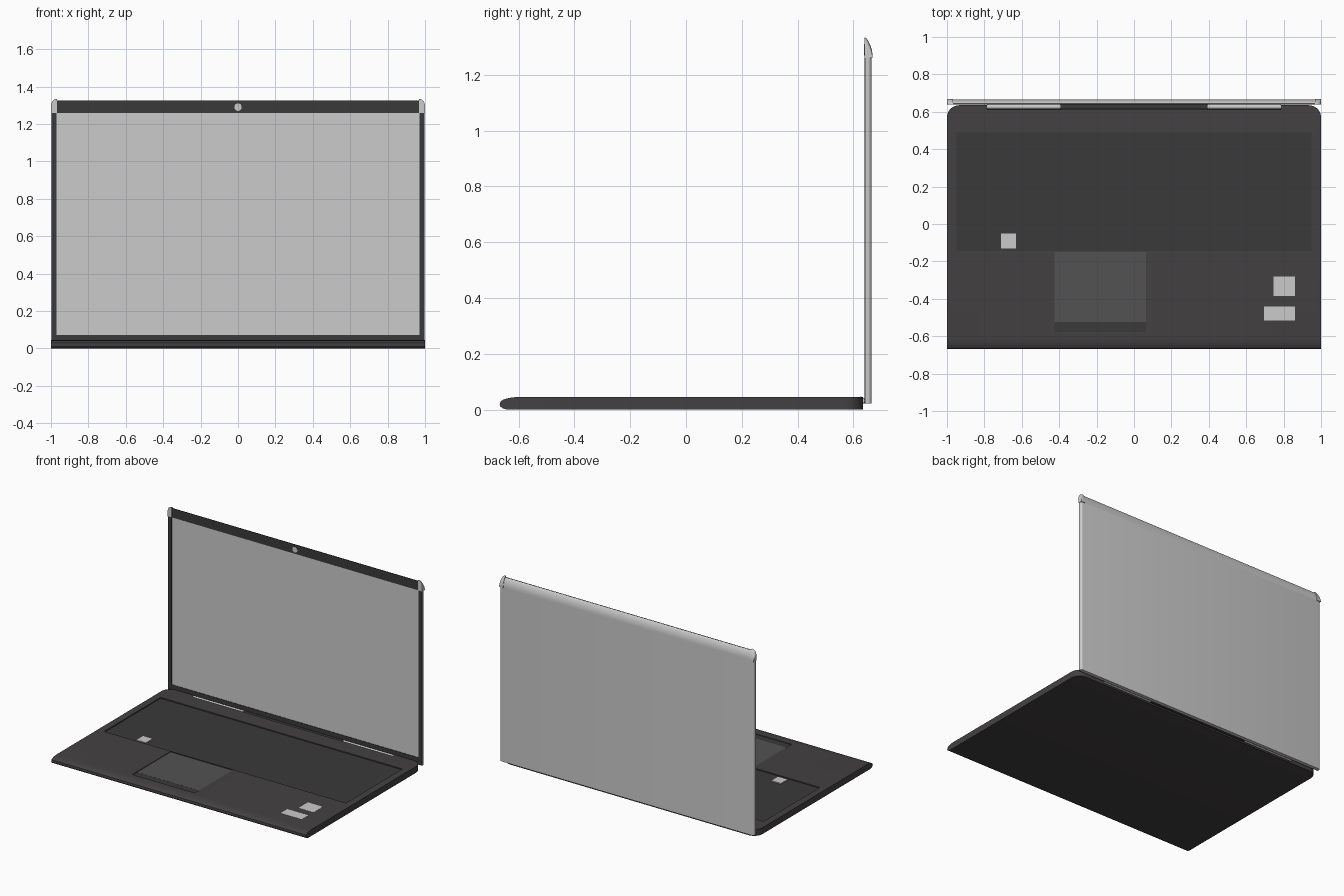
import bpy, bmesh, math

if "Cube" in bpy.data.objects:
    bpy.data.objects.remove(bpy.data.objects["Cube"])


def material(name, c):
    m = bpy.data.materials.new(name)
    m.diffuse_color = (*c, 1)
    m.use_nodes = True
    m.node_tree.nodes["Principled BSDF"].inputs["Base Color"].default_value = m.diffuse_color
    return m


CASE = material("case_dark", (0.058, 0.052, 0.054))
BLACK = material("black_plastic", (0.042, 0.042, 0.042))
PAD = material("pad_grey", (0.085, 0.085, 0.085))


def finish(bm, name, mat=None):
    bmesh.ops.recalc_face_normals(bm, faces=bm.faces)
    me = bpy.data.meshes.new(name)
    bm.to_mesh(me)
    bm.free()
    ob = bpy.data.objects.new(name, me)
    bpy.context.collection.objects.link(ob)
    if mat:
        me.materials.append(mat)
    return ob


def smooth(ob):
    bpy.ops.object.select_all(action='DESELECT')
    ob.select_set(True)
    bpy.context.view_layer.objects.active = ob
    bpy.ops.object.shade_smooth_by_angle(angle=math.radians(35))


def loft_mesh(sections):
    """Solid skinned through closed rings of equal length."""
    bm = bmesh.new()
    rings = [[bm.verts.new(p) for p in s] for s in sections]
    n = len(rings[0])
    for a, b in zip(rings, rings[1:]):
        for i in range(n):
            j = (i + 1) % n
            bm.faces.new((a[i], a[j], b[j], b[i]))
    bm.faces.new(rings[0])
    bm.faces.new(rings[-1])
    return bm


def box_mesh(x0, x1, y0, y1, z0, z1):
    pts = [(y0, z0), (y1, z0), (y1, z1), (y0, z1)]
    return loft_mesh([[(x, y, z) for y, z in pts] for x in (x0, x1)])


def box(name, dims, mat=None):
    return finish(box_mesh(*dims), name, mat)


def bevel_edges(bm, test, radius, segments):
    edges = [e for e in bm.edges if all(test(v.co) for v in e.verts)]
    bmesh.ops.bevel(bm, geom=edges, offset=radius, segments=segments,
                    profile=0.5, affect='EDGES')


# Base: side profile with a rounded nose, rear corners rounded in plan
nose = [(-0.61, 0.045), (-0.635, 0.042), (-0.655, 0.036), (-0.665, 0.029),
        (-0.668, 0.02), (-0.666, 0.012), (-0.658, 0.005), (-0.64, 0.0)]
side = [(0.635, 0.0), (0.635, 0.045)] + nose
bm = loft_mesh([[(x, y, z) for y, z in side] for x in (-1, 1)])
for s in (-1, 1):
    bevel_edges(bm, lambda c: c.x * s > 0.999 and c.y > 0.63, 0.065, 8)
base = finish(bm, "base", CASE)

# Pockets for keyboard, touchpad and hinges
KEYS = (-0.95, 0.95, -0.145, 0.488)
TOUCH = (-0.425, 0.065, -0.578, -0.149)
for dims in ((*KEYS, 0.036, 0.1), (*TOUCH, 0.039, 0.1),
             (-0.785, 0.785, 0.612, 0.7, 0.012, 0.1)):
    cutter = box("pocket_cutter", dims)
    cutter.hide_render = True
    bpy.context.view_layer.objects.active = base
    mod = base.modifiers.new("pocket", 'BOOLEAN')
    mod.operation = 'DIFFERENCE'
    mod.solver = 'EXACT'
    mod.object = cutter
    bpy.ops.object.modifier_apply(modifier=mod.name)
    bpy.data.objects.remove(cutter)
smooth(base)

box("keyboard_bed", (*KEYS, 0.034, 0.038), BLACK)
box("touchpad", (-0.425, 0.065, -0.525, -0.149, 0.037, 0.041), PAD)
box("touchpad_button", (-0.425, 0.065, -0.578, -0.525, 0.037, 0.0405), BLACK)

# Light key and palm-rest stickers
box("light_key", (-0.71, -0.632, -0.13, -0.052, 0.037, 0.0445))
box("square_sticker", (0.745, 0.862, -0.385, -0.28, 0.044, 0.0462))
box("wide_sticker", (0.695, 0.862, -0.515, -0.44, 0.044, 0.0462))


# Hinges
def cylinder(name, radius, a, axis, length, mat=None, sides=24):
    ob_rings = []
    for t in (0, length):
        ring = []
        for i in range(sides):
            u = radius * math.cos(2 * math.pi * i / sides)
            v = radius * math.sin(2 * math.pi * i / sides)
            ring.append((a[0] + t, a[1] + u, a[2] + v) if axis == 'X'
                        else (a[0] + u, a[1] + t, a[2] + v))
        ob_rings.append(ring)
    ob = finish(loft_mesh(ob_rings), name, mat)
    smooth(ob)
    return ob


for label, x in (("left", -0.785), ("right", 0.392)):
    cylinder(label + "_hinge", 0.0135, (x, 0.627, 0.033), 'X', 0.393)
box("hinge_bar", (-0.392, 0.392, 0.618, 0.644, 0.022, 0.04), BLACK)

# Lid panel with rounded outer side edges; its front face is the screen
bm = box_mesh(-0.998, 0.998, 0.643, 0.665, 0.022, 1.262)
for s in (-1, 1):
    bevel_edges(bm, lambda c: c.x * s > 0.99 and c.y > 0.66, 0.014, 5)
smooth(finish(bm, "lid_panel"))

# Lid top rail, curved at the back
rail = [(0.641, 1.26), (0.641, 1.326), (0.646, 1.324), (0.652, 1.316),
        (0.658, 1.304), (0.663, 1.288), (0.665, 1.272), (0.665, 1.26)]
smooth(finish(loft_mesh([[(x, y, z) for y, z in rail] for x in (-0.97, 0.97)]),
              "lid_top_rail"))

# Rounded corner caps
cap = [(0.639, 1.26), (0.639, 1.335), (0.646, 1.332), (0.653, 1.323),
       (0.660, 1.309), (0.666, 1.291), (0.669, 1.272), (0.669, 1.26)]
for label, s in (("left", -1), ("right", 1)):
    rings = []
    for i in range(8):
        a = math.pi / 2 * i / 7
        x = s * (0.968 + 0.032 * math.sin(a))
        h = 0.5 + 0.5 * math.cos(a)
        rings.append([(x, y, 1.26 + (z - 1.26) * h) for y, z in cap])
    smooth(finish(loft_mesh(rings), label + "_corner_cap"))

# Screen bezel and camera
for name, x0, x1, z0, z1 in (("left_bezel", -0.998, -0.97, 0.022, 1.26),
                             ("right_bezel", 0.97, 0.998, 0.022, 1.26),
                             ("bottom_bezel", -0.97, 0.97, 0.022, 0.072),
                             ("top_bezel", -0.97, 0.97, 1.26, 1.326)):
    box(name, (x0, x1, 0.640, 0.6435, z0, z1), BLACK)
cylinder("camera", 0.02, (0, 0.638, 1.29), 'Y', 0.004)
